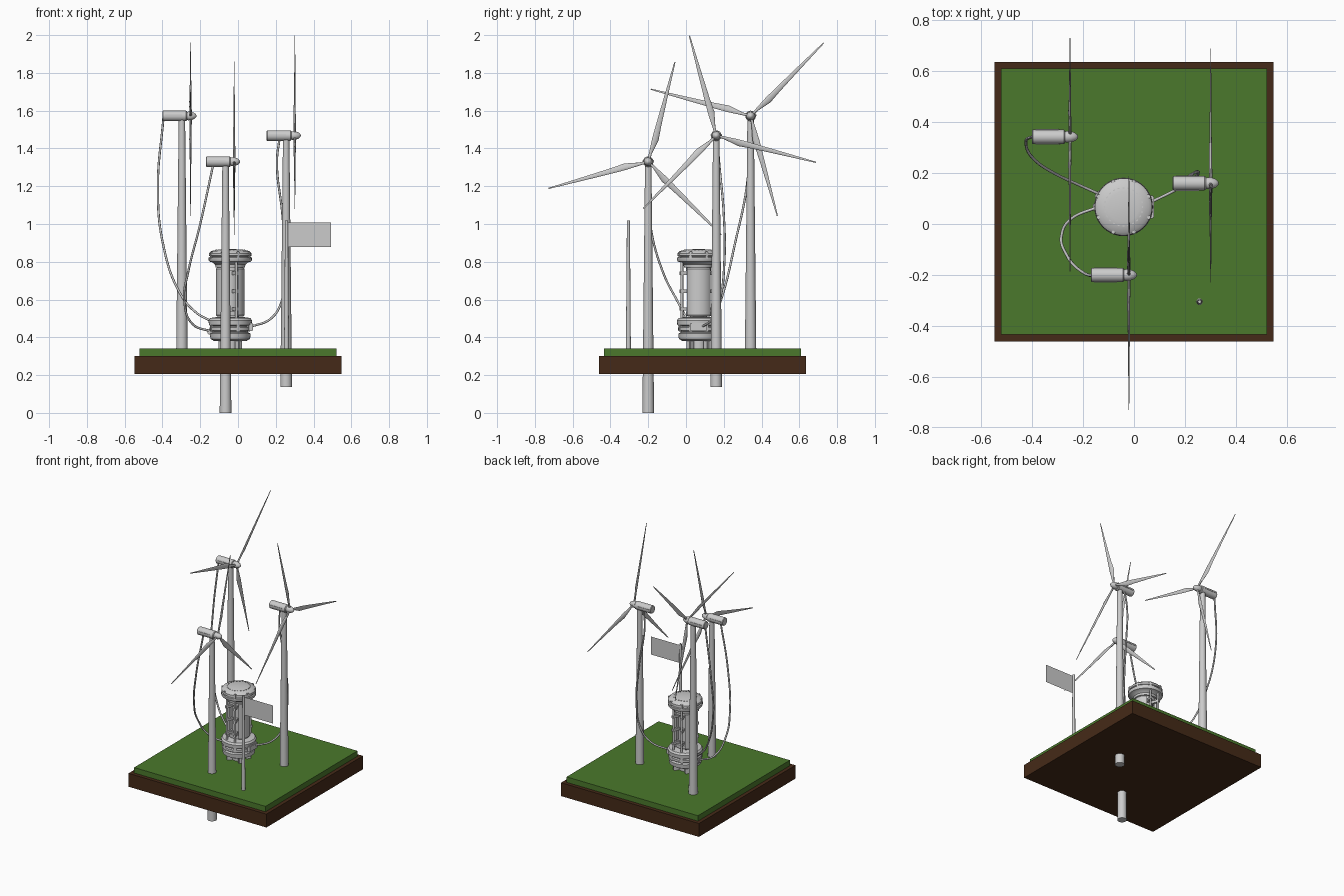
import bpy, bmesh, math
from mathutils import Matrix, Vector

if "Cube" in bpy.data.objects:
    bpy.data.objects.remove(bpy.data.objects["Cube"])


def mat(name, col):
    m = bpy.data.materials.new(name)
    m.diffuse_color = (*col, 1)
    m.use_nodes = True
    m.node_tree.nodes["Principled BSDF"].inputs["Base Color"].default_value = m.diffuse_color
    return m


def finish(name, bm, M=None, smooth=True, material=None):
    if M is not None:
        bm.transform(M)
    bmesh.ops.recalc_face_normals(bm, faces=bm.faces)
    me = bpy.data.meshes.new(name)
    bm.to_mesh(me)
    bm.free()
    ob = bpy.data.objects.new(name, me)
    bpy.context.collection.objects.link(ob)
    if material:
        me.materials.append(material)
    if smooth:
        bpy.context.view_layer.objects.active = ob
        ob.select_set(True)
        bpy.ops.object.shade_smooth_by_angle(angle=math.radians(35))
        ob.select_set(False)
    return ob


def box(name, c, s, M=None, material=None, bevel=0):
    bm = bmesh.new()
    bmesh.ops.create_cube(bm, size=1, matrix=Matrix.Translation(c) @ Matrix.Diagonal((*s, 1)))
    if bevel:
        bmesh.ops.bevel(bm, geom=bm.edges[:], offset=bevel, segments=2, affect='EDGES')
    return finish(name, bm, M, False, material)


def lathe(name, prof, M=None, n=32, a0=0.0, sweep=math.tau, closed=False):
    """Revolve (radius, height) points about local z; closed = profile is a loop."""
    full = sweep >= math.tau - 1e-6
    bm = bmesh.new()
    rings = []
    for i in range(n if full else n + 1):
        a = a0 + sweep * i / n
        rings.append([bm.verts.new((r * math.cos(a), r * math.sin(a), z)) for r, z in prof])
    k = len(prof)
    for i in range(n):
        p, q = rings[i], rings[(i + 1) % len(rings)]
        for j in range(k if closed else k - 1):
            bm.faces.new((p[j], q[j], q[(j + 1) % k], p[(j + 1) % k]))
    if closed and not full:
        bm.faces.new(rings[0])
        bm.faces.new(rings[-1])
    bmesh.ops.remove_doubles(bm, verts=bm.verts, dist=1e-5)
    return finish(name, bm, M)


def cable(name, pts, r=0.006):
    cu = bpy.data.curves.new(name, 'CURVE')
    cu.dimensions = '3D'
    cu.bevel_depth = r
    cu.bevel_resolution = 2
    sp = cu.splines.new('BEZIER')
    sp.bezier_points.add(len(pts) - 1)
    for b, p in zip(sp.bezier_points, pts):
        b.co = p
        b.handle_left_type = b.handle_right_type = 'AUTO'
    ob = bpy.data.objects.new(name, cu)
    bpy.context.collection.objects.link(ob)


def blade(name, M):
    # sections: distance from hub, trailing edge, leading edge, half thickness, twist
    secs = [(0.012, -0.007, 0.007, 0.007, 0), (0.045, -0.008, 0.008, 0.006, 18),
            (0.125, -0.012, 0.024, 0.005, 12), (0.2, -0.011, 0.018, 0.004, 8),
            (0.35, -0.008, 0.011, 0.003, 4), (0.547, -0.003, 0.003, 0.0012, 0)]
    bm = bmesh.new()
    rings = []
    for z, y0, y1, t, tw in secs:
        R = Matrix.Rotation(math.radians(tw), 4, 'Z')
        rings.append([bm.verts.new(R @ Vector((t * math.sin(a), (y0 + y1) / 2 + (y1 - y0) / 2 * math.cos(a), z)))
                      for a in [math.tau * i / 10 for i in range(10)]])
    for p, q in zip(rings, rings[1:]):
        for i in range(10):
            bm.faces.new((p[i], p[(i + 1) % 10], q[(i + 1) % 10], q[i]))
    bm.faces.new(rings[0])
    bm.faces.new(rings[-1])
    finish(name, bm, M)


def turbine(name, x, y, z, first):
    T = Matrix.Translation((x, y, z))
    X = T @ Matrix.Rotation(math.pi / 2, 4, 'Y')      # local z -> world x
    lathe(name + "_tower", [(0, -1.33), (0.031, -1.33), (0.017, -0.01), (0, -0.01)], T, 24)
    lathe(name + "_nacelle", [(0, -0.103), (0.025, -0.103), (0.028, -0.1), (0.028, 0.022),
                              (0.024, 0.027), (0, 0.027)], X, 24)
    for s in (-1, 1):
        box(name + "_side_vent", (-0.045, s * 0.028, 0.004), (0.09, 0.004, 0.006), T)
    lathe(name + "_spinner", [(0, 0.024), (0.02, 0.024), (0.023, 0.034), (0.022, 0.05),
                              (0.016, 0.066), (0.008, 0.075), (0, 0.078)], X, 24)
    for k in range(3):
        R = Matrix.Rotation(math.radians(first + 120 * k - 90), 4, 'X')
        blade(name + "_blade", T @ Matrix.Translation((0.046, 0, 0)) @ R)


# ground slab
soil = mat("soil", (0.06, 0.023, 0.009))
grass = mat("grass", (0.07, 0.19, 0.025))
box("soil_slab", (0, 0.088, 0.253), (1.096, 1.096, 0.096), material=soil)
box("grass_layer", (0, 0.088, 0.32), (1.044, 1.044, 0.04), material=grass)

# three turbines, all the same size, sunk to different depths
turbine("tall_turbine", -0.297, 0.342, 1.572, 45)
turbine("middle_turbine", 0.255, 0.16, 1.468, 105)
turbine("short_turbine", -0.066, -0.2, 1.33, 75)

# flagpole and flag
lathe("flag_pole", [(0.013, 0.335), (0.008, 1.018), (0.005, 1.018), (0.005, 0.98), (0, 0.98)],
      Matrix.Translation((0.257, -0.305, 0)), 16)
bm = bmesh.new()
bm.faces.new([bm.verts.new((x, -0.305, z)) for x, z in
              ((0.263, 0.878), (0.492, 0.878), (0.492, 1.007), (0.263, 1.007))])
finish("flag", bm, smooth=False)

# storage unit
D = Matrix.Translation((-0.041, 0.067, 0))
lathe("unit_base", [(0, 0.38), (0.085, 0.38), (0.105, 0.392), (0.108, 0.42), (0.095, 0.426),
                    (0.095, 0.432), (0.11, 0.436), (0.11, 0.452), (0.1, 0.456), (0.1, 0.46),
                    (0.113, 0.465), (0.115, 0.49), (0.106, 0.502), (0.075, 0.507), (0, 0.507)], D, 40)
lathe("unit_core", [(0.045, 0.5), (0.045, 0.79)], D)
lathe("unit_cap", [(0, 0.77), (0.078, 0.77), (0.08, 0.785), (0.095, 0.797), (0.11, 0.801),
                   (0.114, 0.808), (0.114, 0.822), (0.107, 0.825), (0.107, 0.829), (0.113, 0.832),
                   (0.112, 0.845), (0.1, 0.857), (0.06, 0.865), (0, 0.868)], D, 40)
for z in (0.525, 0.762):
    lathe("core_collar", [(0.04, z - 0.012), (0.066, z - 0.012), (0.066, z + 0.012), (0.04, z + 0.012)],
          D, closed=True)
for side in (0, math.pi):
    h = math.radians(57)
    lathe("side_shell", [(0.06, 0.51), (0.07, 0.51), (0.075, 0.517), (0.075, 0.763),
                         (0.07, 0.77), (0.06, 0.77)], D, 16, side - h, 2 * h, True)
for a in (70, 110, 250, 290):
    R = D @ Matrix.Rotation(math.radians(a), 4, 'Z')
    lathe("upright_rod", [(0, 0.49), (0.007, 0.49), (0.007, 0.81), (0, 0.81)],
          R @ Matrix.Translation((0.094, 0, 0)), 12)
    for z in (0.55, 0.645, 0.74):
        box("rod_clamp", (0.076, 0, z), (0.056, 0.014, 0.018), R)
for k in range(8):
    R = D @ Matrix.Rotation(math.tau * (k + 0.5) / 8, 4, 'Z')
    box("cap_rib", (0.1, 0, 0.833), (0.028, 0.016, 0.044), R, bevel=0.003)
    box("base_rib", (0.1, 0, 0.46), (0.024, 0.02, 0.06), R, bevel=0.003)
for k in range(24):
    R = D @ Matrix.Rotation(math.tau * k / 24, 4, 'Z')
    box("cap_rivet", (0.075, 0, 0.8615), (0.004, 0.008, 0.006), R)
for k in range(4):
    R = D @ Matrix.Rotation(math.tau * (k + 0.5) / 4, 4, 'Z')
    box("unit_foot", (0.062, 0, 0.362), (0.035, 0.028, 0.048), R, bevel=0.004)
lathe("unit_stem", [(0.04, 0.335), (0.04, 0.385)], D)
# cable sockets
for a, z in ((0, 0.455), (155, 0.48), (180, 0.43)):
    R = D @ Matrix.Rotation(math.radians(a), 4, 'Z')
    box("cable_socket", (0.105, 0, z), (0.03, 0.09 if a == 0 else 0.03, 0.044 if a == 0 else 0.03), R, bevel=0.004)

# power cables
cable("tall_cable", [(-0.395, 0.345, 1.56), (-0.424, 0.322, 1.2), (-0.398, 0.26, 0.9),
                     (-0.305, 0.195, 0.63), (-0.22, 0.155, 0.53), (-0.13, 0.115, 0.48)])
cable("short_cable", [(-0.13, -0.205, 1.32), (-0.2, -0.19, 1.0), (-0.265, -0.12, 0.74),
                      (-0.285, -0.05, 0.6), (-0.24, 0.025, 0.47), (-0.14, 0.067, 0.43)])
cable("middle_cable", [(0.22, 0.165, 1.455), (0.206, 0.175, 1.33), (0.235, 0.2, 1.05),
                       (0.252, 0.203, 0.8), (0.234, 0.18, 0.6), (0.175, 0.14, 0.5), (0.065, 0.085, 0.455)])
